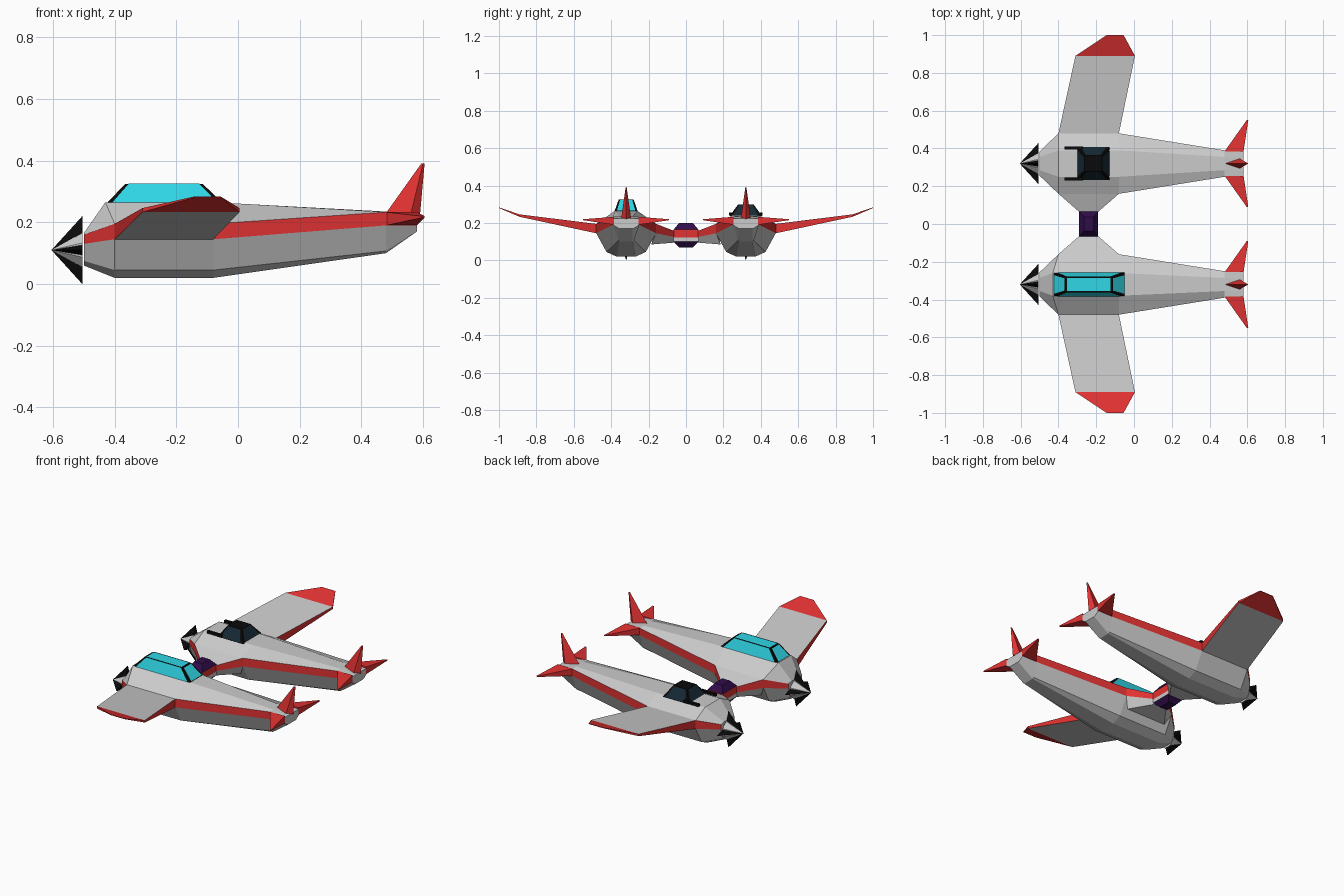
import bpy, bmesh, math
from mathutils import Vector

cube = bpy.data.objects.get("Cube")
if cube:
    bpy.data.objects.remove(cube, do_unlink=True)


def material(name, r, g, b):
    m = bpy.data.materials.new(name)
    m.use_nodes = True
    m.diffuse_color = (r, g, b, 1)
    m.node_tree.nodes["Principled BSDF"].inputs["Base Color"].default_value = (r, g, b, 1)
    return m


MATS = [material("light grey", 0.6, 0.6, 0.6), material("red", 0.76, 0.032, 0.032),
        material("black", 0.003, 0.003, 0.003), material("cyan glass", 0.03, 0.7, 0.82),
        material("dark glass", 0.008, 0.022, 0.035), material("purple", 0.03, 0.004, 0.07)]
GREY, RED, BLACK, CYAN, NAVY, PURPLE = range(len(MATS))


def finish(name, bm, fix=True):
    if fix:
        bmesh.ops.recalc_face_normals(bm, faces=bm.faces)
    me = bpy.data.meshes.new(name)
    bm.to_mesh(me)
    bm.free()
    for m in MATS:
        me.materials.append(m)
    ob = bpy.data.objects.new(name, me)
    bpy.context.collection.objects.link(ob)
    return ob


def loft(name, rings, rule, cap=GREY):
    """Skin equal-length rings; rule(band, side) gives the colour."""
    bm = bmesh.new()
    vs = [[bm.verts.new(p) for p in ring] for ring in rings]
    n = len(vs[0])
    for i in range(len(vs) - 1):
        for j in range(n):
            k = (j + 1) % n
            f = bm.faces.new((vs[i][j], vs[i][k], vs[i + 1][k], vs[i + 1][j]))
            f.material_index = rule(i, j)
    for ring in (vs[0], vs[-1]):
        bm.faces.new(ring).material_index = cap
    return finish(name, bm)


def box_ring(y, x0, x1, z0, z1):
    return [(x0, y, z0), (x1, y, z0), (x1, y, z1), (x0, y, z1)]


def flat_ring(z, x0, x1, yc, h):
    return [(x0, yc - h, z), (x1, yc - h, z), (x1, yc + h, z), (x0, yc + h, z)]


def glass(name, corners, colour, u, v):
    """Thin pane on a frame face, drawn in by fractions u and v."""
    a, b, c, d = (Vector(p) for p in corners)
    normal = (b - a).cross(d - a).normalized() * 0.002
    bm = bmesh.new()
    pts = []
    for s, t in ((u, v), (1 - u, v), (1 - u, 1 - v), (u, 1 - v)):
        pts.append(bm.verts.new(a.lerp(b, s).lerp(d.lerp(c, s), t) + normal))
    bm.faces.new(pts).material_index = colour
    finish(name, bm, False)


def glazed_box(name, low, high, colour, side_uv, end_uv, top_uv):
    """Tapered black frame with panes on the sides, ends and top."""
    loft(name + "_frame", [low, high], lambda i, j: BLACK, BLACK)
    for j in range(4):
        k = (j + 1) % 4
        uv = end_uv if j % 2 else side_uv
        glass(f"{name}_pane_{j}", (low[j], low[k], high[k], high[j]), colour, *uv)
    if top_uv:
        glass(name + "_roof_pane", high, colour, *top_uv)


def fuselage(tag, yc, roof, roof_half, lean):
    # Each station: x, then half-width and height pairs from keel to roof
    stations = [
        (-.50, 0, (.035, .06), (.05, .075), (.064, .13), (.064, .16), (.035, .165)),
        (-.40, lean, (.05, .02), (.105, .045), (.16, .145), (.16, .195), (roof_half, roof)),
        (-.08, 0, (.05, .02), (.105, .045), (.16, .145), (.16, .195), (roof_half, roof)),
        (.48, 0, (.035, .10), (.042, .107), (.07, .19), (.07, .233), (.035, .235)),
        (.58, 0, (.035, .17), (.042, .172), (.07, .19), (.07, .223), (.035, .225))]
    rings = []
    for x, dx, *pts in stations:
        xs = [x] * 4 + [x + dx]
        right = [(px, yc + h, z) for px, (h, z) in zip(xs, pts)]
        left = [(px, yc - h, z) for px, (h, z) in zip(xs, pts)]
        rings.append(right + left[::-1])
    loft(tag + "_fuselage", rings, lambda i, j: RED if j in (2, 6) else GREY)


def wing(tag, s):
    yc = s * .32
    rings = [box_ring(yc + s * .16, -.40, -.08, .145, .195),
             box_ring(yc + s * .57, -.31, .005, .233, .246),
             box_ring(yc + s * .68, -.145, -.055, .28, .283)]
    loft(tag + "_wing", rings, lambda i, j: RED if i or j % 2 else GREY, RED)


def neck(tag, s):
    # Inner stub tapering to the coupler, with the stripe carried along it
    def ring(y, x0, x1, inset, zb, s0, s1, yb):
        return [(x0 + inset, yb, zb), (x1 - inset, yb, zb), (x1, y, s0),
                (x1, y, s1), (x0, y, s1), (x0, y, s0)]
    a = ring(s * .16, -.40, -.08, .03, .085, .145, .195, s * .185)
    b = ring(s * .064, -.29, -.19, .01, .095, .125, .158, s * .064)
    loft(tag + "_neck", [a, b], lambda i, j: RED if j in (2, 4) else GREY)


def tail(tag, yc):
    for side, label in ((1, "left"), (-1, "right")):
        rings = [box_ring(yc + side * .065, .48, .58, .19, .233),
                 box_ring(yc + side * .23, .597, .605, .215, .22)]
        loft(f"{tag}_{label}_tailplane", rings, lambda i, j: RED, RED)
    base = [(.48, yc, .23), (.56, yc - .026, .226), (.59, yc, .222), (.56, yc + .026, .226)]
    tip = [(.594, yc, .39), (.6, yc - .003, .39), (.605, yc, .39), (.6, yc + .003, .39)]
    loft(tag + "_fin", [base, tip], lambda i, j: RED, RED)


def propeller(tag, yc):
    # Eight-sided spinner with four swept blades
    bm = bmesh.new()
    nose = Vector((-.605, yc, .11))

    def at(r, ang, x=-.505):
        return Vector((x, yc + r * math.cos(ang), .11 + r * math.sin(ang)))
    apex = bm.verts.new(nose)
    rim = [bm.verts.new(at(.06, math.pi * (i + .5) / 4)) for i in range(8)]
    for i in range(8):
        bm.faces.new((apex, rim[i], rim[(i + 1) % 8]))
    bm.faces.new(rim)
    finish(tag + "_spinner", bm)
    bm = bmesh.new()
    for q in range(4):
        ang = q * math.pi / 2
        v = [bm.verts.new(p) for p in (nose, at(.054, ang - .33), at(.11, ang), at(.054, ang + .33))]
        for a, b, c in ((0, 1, 2), (0, 2, 3), (0, 3, 1), (1, 3, 2)):
            bm.faces.new((v[a], v[b], v[c])).material_index = BLACK
    finish(tag + "_propeller_blades", bm)


# Paired hulls
for tag, s, roof, half, lean in (("right", -1, .265, .06, -.03), ("left", 1, .24, .07, 0)):
    fuselage(tag, s * .32, roof, half, lean)
    wing(tag, s)
    neck(tag, s)
    tail(tag, s * .32)
    propeller(tag, s * .32)

# Coupler between the hulls
loft("coupler", [flat_ring(.07, -.265, -.215, 0, .037), flat_ring(.10, -.29, -.19, 0, .066),
                 flat_ring(.122, -.29, -.19, 0, .066), flat_ring(.165, -.29, -.19, 0, .066),
                 flat_ring(.20, -.265, -.215, 0, .037)],
     lambda i, j: (PURPLE, GREY, RED, PURPLE)[i], PURPLE)

# Long canopy on the right hull
glazed_box("canopy", flat_ring(.263, -.425, -.05, -.32, .062),
           flat_ring(.325, -.365, -.115, -.32, .04), CYAN, (.045, 0), (.1, .04), (.04, .06))

# Turret with twin guns on the left hull
glazed_box("turret", flat_ring(.237, -.30, -.13, .32, .087),
           flat_ring(.298, -.262, -.17, .32, .042), NAVY, (.1, .05), (.1, .05), None)
for side in (-1, 1):
    y = .32 + side * .082
    loft("gun_left" if side > 0 else "gun_right",
         [flat_ring(.24, -.368, -.27, y, .007), flat_ring(.255, -.368, -.27, y, .007)],
         lambda i, j: BLACK, BLACK)
